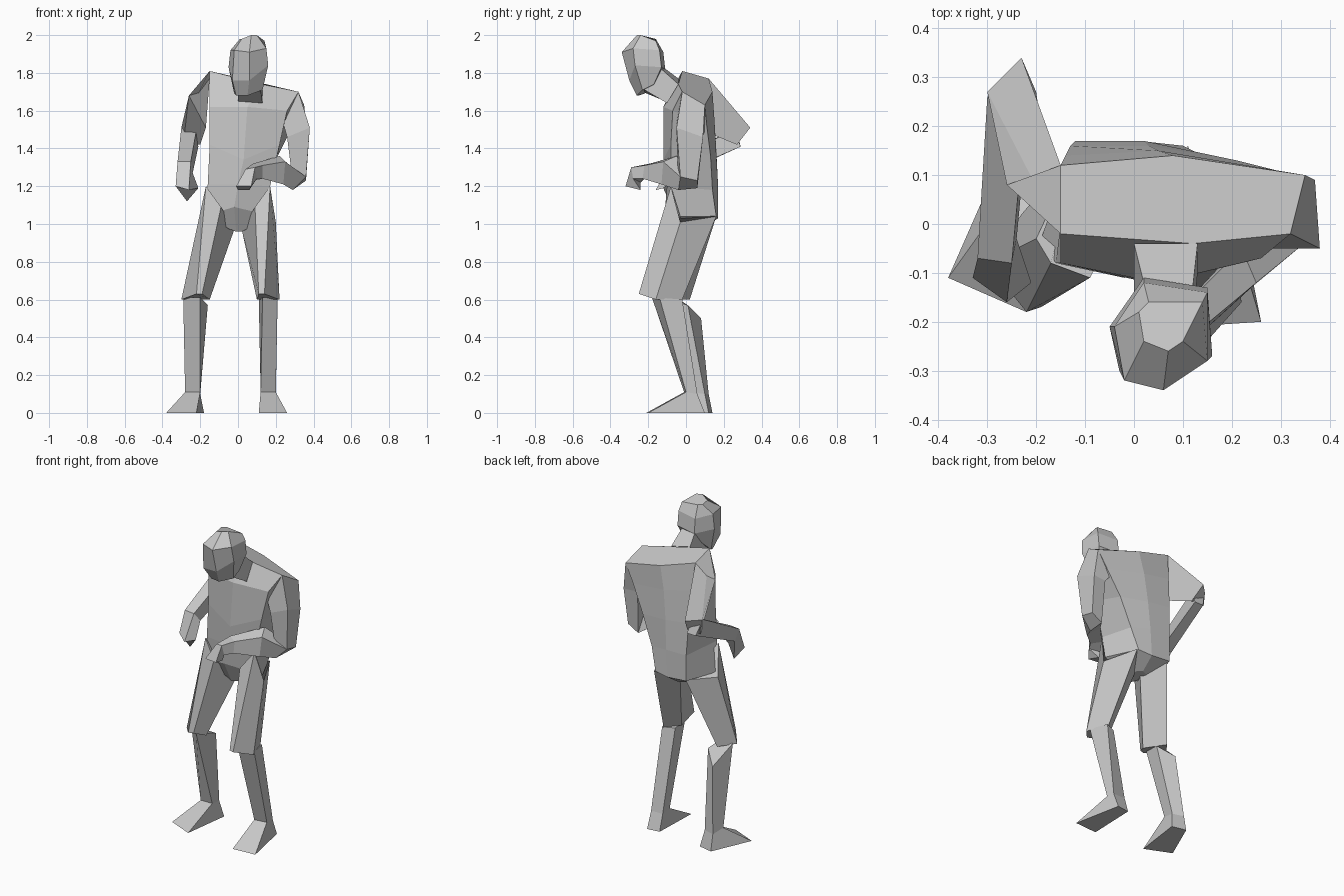
import bpy
import bmesh

# Remove the default cube only
default_cube = bpy.data.objects.get("Cube")
if default_cube:
    bpy.data.objects.remove(default_cube, do_unlink=True)

# Single plain colour for the whole figure
clay = bpy.data.materials.new("plain grey")
clay.use_nodes = True
grey = (0.58, 0.58, 0.58, 1.0)
clay.diffuse_color = grey
clay.node_tree.nodes["Principled BSDF"].inputs["Base Color"].default_value = grey


def loft(name, rings):
    """Skin a stack of cross-sections (in hundredths of a unit) and cap both ends."""
    bm = bmesh.new()
    loops = [[bm.verts.new([c / 100 for c in point]) for point in ring] for ring in rings]
    count = len(loops[0])
    for lower, upper in zip(loops, loops[1:]):
        for i in range(count):
            j = (i + 1) % count
            bm.faces.new((lower[i], lower[j], upper[j], upper[i]))
    bm.faces.new(loops[0][::-1])
    bm.faces.new(loops[-1])
    bmesh.ops.recalc_face_normals(bm, faces=bm.faces)
    mesh = bpy.data.meshes.new(name)
    bm.to_mesh(mesh)
    bm.free()
    mesh.materials.append(clay)
    obj = bpy.data.objects.new(name, mesh)
    bpy.context.scene.collection.objects.link(obj)
    return obj


# Torso: each ring runs right front, mid front, left front, left back, mid back, right back
loft("torso", [
    [(-15, -2, 181), (12, -4, 174), (32, -2, 170), (35, 10, 163), (8, 14, 170), (-15, 12, 177)],
    [(-15, -8, 162), (5, -12, 162), (26, -7, 160), (29, 11, 152), (5, 15, 156), (-14, 14, 160)],
    [(-15, -8, 142), (3, -12, 134), (22, -8, 142), (21, 13, 136), (3, 16, 138), (-13, 16, 140)],
    [(-16, -8, 121), (0, -10, 121), (17, -8, 120), (14, 14, 118), (2, 17, 120), (-12, 17, 120)],
    [(-19, -3, 104), (-2, -11, 109), (19, -3, 104), (10, 16, 104), (1, 17, 103), (-12, 17, 104)],
    [(-4, -3, 97), (-1, -5, 96), (2, -3, 96), (3, 6, 97), (0, 8, 97), (-4, 6, 97)],
])

# Neck leaning forward from the collar
loft("neck", [
    [(0, -11, 165), (13, -10, 164), (13, -4, 174), (0, -4, 177)],
    [(0, -23, 170), (12, -22, 171), (12, -13, 182), (2, -12, 183)],
])

# Head: jaw, cheeks, brow and crown
loft("head", [
    [(-2, -22, 169), (-1, -25, 168), (5, -26, 168), (13, -23, 171), (13, -17, 174), (1, -15, 176)],
    [(-5, -21, 183), (-3, -30, 176), (6, -30, 176), (16, -27, 184), (15, -13, 183), (2, -11, 182)],
    [(-4, -21, 192), (-2, -32, 192), (6, -34, 191), (15, -28, 193), (15, -14, 192), (2, -12, 191)],
    [(1, -18, 198), (2, -24, 198), (7, -26, 200), (10, -24, 200), (14, -16, 197), (3, -16, 198)],
])

# Right arm: elbow pushed back, hand hanging beside the hip
loft("right_upper_arm", [
    [(-15, -2, 181), (-26, 8, 168), (-17, 5, 151), (-15, 12, 177)],
    [(-30, 27, 151), (-29, 27, 142), (-20, 27, 142), (-23, 34, 151)],
])
right_wrist = [(-32, -7, 133), (-31, -4, 126), (-24, -3, 127), (-25, -8, 133)]
loft("right_forearm", [
    [(-30, 26, 151), (-27, 29, 141), (-21, 29, 141), (-22, 25, 150)],
    right_wrist,
])
loft("right_hand", [
    right_wrist,
    [(-33, -11, 120), (-27, -9, 112), (-21, -12, 119), (-26, -16, 118)],
])

# Left arm: hanging upper arm, forearm folded across the belly
loft("left_upper_arm", [
    [(32, -2, 170), (35, 10, 163), (25, 11, 150), (24, -5, 153)],
    [(38, -5, 151), (37, 9, 146), (28, 8, 146), (26, -5, 146)],
    [(36, -3, 125), (36, 6, 123), (29, 6, 119), (29, -4, 122)],
])
left_wrist = [(13, -22, 131), (13, -23, 124), (7, -20, 126), (8, -19, 132)]
loft("left_forearm", [
    [(36, -3, 125), (29, -4, 118), (29, 6, 119), (36, 6, 123)],
    [(25, -12, 133), (24, -13, 121), (20, -6, 124), (22, -5, 136)],
    left_wrist,
])
loft("left_hand", [
    left_wrist,
    [(9, -29, 130), (10, -28, 124), (5, -24, 122), (4, -27, 129)],
    [(7, -32, 120), (6, -24, 118), (0, -24, 118), (-1, -31, 120)],
])

# Thighs share a mirrored hip ring: front inner, front outer, outer, back, inner
HIP = [(9, -11, 109), (17, -8, 120), (20, -3, 101), (11, 16, 104), (2, 3, 97)]


def leg(label, side, knee, calf, ankle, sole):
    hip = [(side * x, y, z) for x, y, z in HIP]
    loft(label + "_thigh", [hip, knee])
    loft(label + "_shin", [calf, ankle])
    loft(label + "_foot", [ankle, sole])


# Left leg: knee bent further forward
leg("left", 1,
    knee=[(11, -24, 63), (14, -25, 63), (22, -16, 60), (17, -2, 60), (10, -10, 60)],
    calf=[(13, -18, 61), (21, -14, 61), (18, -2, 60), (11, -5, 60)],
    ankle=[(12, -1, 11), (20, 0, 11), (20, 6, 10), (12, 6, 10)],
    sole=[(11, -21, 0), (26, -20, 0), (20, 10, 0), (12, 9, 0)])

# Right leg: set wider and further back, foot turned out
leg("right", -1,
    knee=[(-19, -17, 63), (-22, -18, 63), (-30, -8, 60), (-23, 2, 60), (-15, -10, 60)],
    calf=[(-20, -13, 61), (-29, -5, 61), (-24, 8, 50), (-16, 1, 57)],
    ankle=[(-20, 3, 11), (-28, 3, 11), (-27, 12, 10), (-20, 10, 10)],
    sole=[(-22, -18, 0), (-38, -11, 0), (-27, 14, 0), (-18, 12, 0)])
